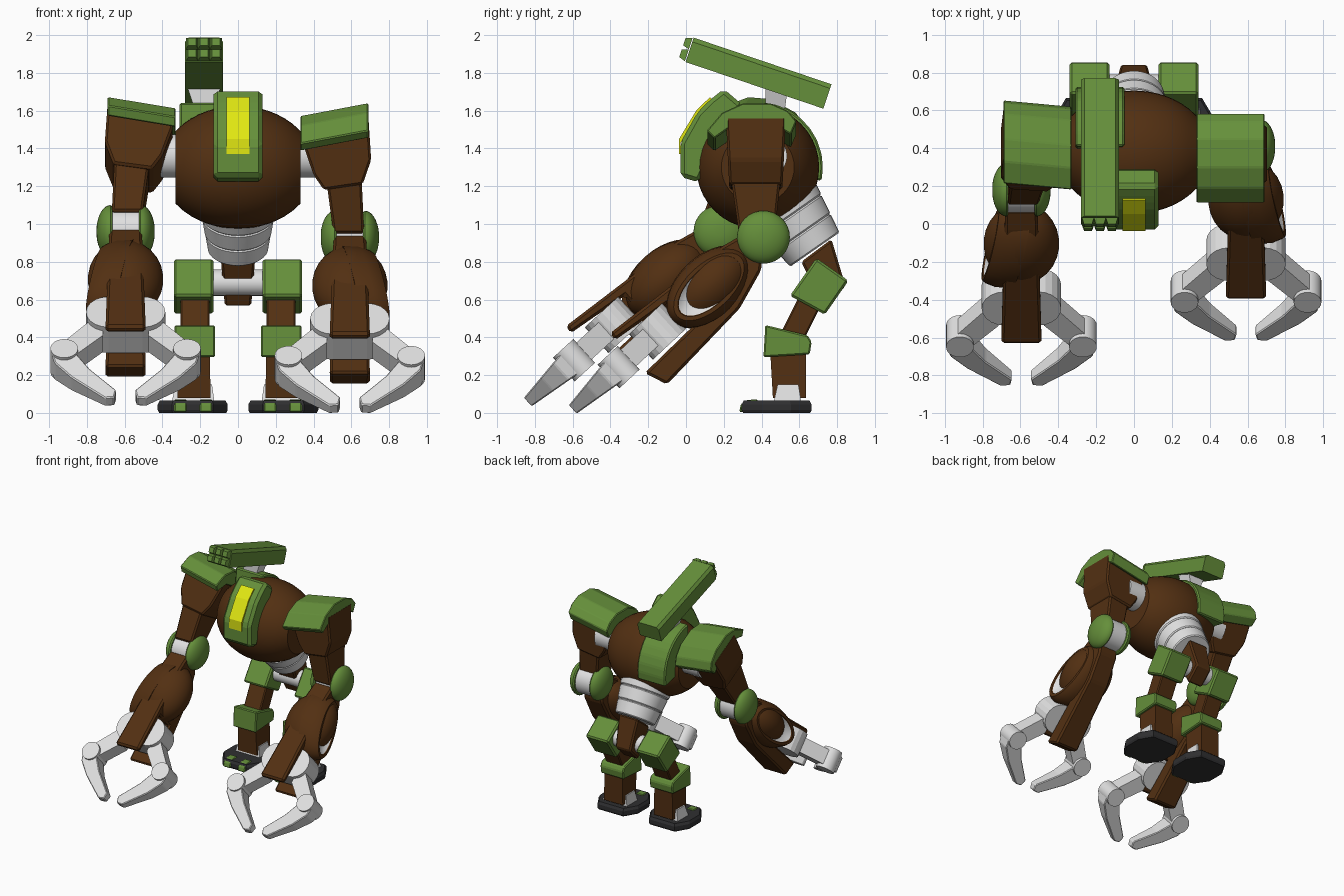
import bpy, bmesh, math
from mathutils import Matrix, Vector

if "Cube" in bpy.data.objects:
    bpy.data.objects.remove(bpy.data.objects["Cube"])

T = Matrix.Translation
R = lambda deg, axis: Matrix.Rotation(math.radians(deg), 4, axis)
I = Matrix.Identity(4)
MIRROR = Matrix.Diagonal((-1, 1, 1, 1))
ALONG_X = R(90, 'Y')


def mat(name, *rgb):
    m = bpy.data.materials.new(name)
    m.diffuse_color = (*rgb, 1)
    m.use_nodes = True
    m.node_tree.nodes["Principled BSDF"].inputs["Base Color"].default_value = m.diffuse_color
    return m


BROWN = mat("brown", .085, .029, .006)
GREEN = mat("green", .130, .275, .043)
WHITE = mat("light grey", .75, .75, .75)
YELLOW = mat("yellow", .75, .80, .006)
BLACK = mat("black", .028, .028, .030)


def loft(name, rings, m, M=I, bevel=0, smooth=False):
    """Skin a list of equal rings and cap both ends."""
    bm = bmesh.new()
    vs = [[bm.verts.new(p) for p in ring] for ring in rings]
    n = len(rings[0])
    for a, b in zip(vs, vs[1:]):
        for i in range(n):
            bm.faces.new((a[i], a[(i + 1) % n], b[(i + 1) % n], b[i]))
    bm.faces.new(vs[0])
    bm.faces.new(vs[-1])
    bm.transform(M)
    bmesh.ops.recalc_face_normals(bm, faces=bm.faces)
    if bevel:
        bmesh.ops.bevel(bm, geom=bm.edges[:], offset=bevel, segments=1,
                        affect='EDGES', clamp_overlap=True)
        bmesh.ops.recalc_face_normals(bm, faces=bm.faces)
    me = bpy.data.meshes.new(name)
    bm.to_mesh(me)
    bm.free()
    me.materials.append(m)
    if smooth:
        me.polygons.foreach_set("use_smooth", [True] * len(me.polygons))
        me.set_sharp_from_angle(angle=math.radians(35))
    ob = bpy.data.objects.new(name, me)
    bpy.context.collection.objects.link(ob)
    return ob


def prism(name, pts, x0, x1, m, M=I, bevel=0):
    """(y, z) outline extruded along x."""
    return loft(name, [[(x, a, b) for a, b in pts] for x in (x0, x1)], m, M, bevel)


def plate(name, pts, lo, hi, m, M=I, bevel=0):
    """(x, y) outline extruded along z; lo/hi are functions of y."""
    return loft(name, [[(a, b, f(b)) for a, b in pts] for f in (lo, hi)], m, M, bevel)


def lathe(name, prof, m, M=I, sx=1, sy=1, n=32):
    """(height, radius) profile spun about local z."""
    rings = [[(r * sx * math.cos(k * math.tau / n), r * sy * math.sin(k * math.tau / n), t)
              for k in range(n)] for t, r in prof]
    return loft(name, rings, m, M, smooth=True)


def rect(x0, x1, y0, y1, z):
    return [(x0, y0, z), (x1, y0, z), (x1, y1, z), (x0, y1, z)]


# Round hull, flattened at the sides
xs = [-.33 + .66 * i / 16 for i in range(17)]
lathe("body", [(x, .325 * math.sqrt(1 - (x / .41) ** 2)) for x in xs], BROWN,
      T((0, .38, 1.30)) @ ALONG_X, n=40)
lathe("shoulder_axle", [(-.48, .115), (.48, .115)], WHITE, T((0, .42, 1.36)) @ ALONG_X)

# Face plate with yellow visor
prism("face_plate", [(-.03, 1.25), (-.03, 1.43), (.06, 1.59), (.13, 1.66), (.20, 1.715),
                     (.30, 1.63), (.15, 1.40), (.07, 1.22)], -.13, .13, GREEN, bevel=.022)
prism("visor", [(-.037, 1.37), (-.037, 1.45), (.054, 1.60), (.127, 1.672),
                (.135, 1.662), (.064, 1.59), (-.028, 1.43), (-.028, 1.37)], -.06, .06, YELLOW)

# Ribbed waist and pelvis
prof = []
for k in range(3):
    a, r = .20 + .11 * k, .21 - .018 * k
    prof += [(a, r - .008), (a + .008, r), (a + .102, r - .014), (a + .11, r - .022)]
lathe("waist", prof, WHITE, T((0, .38, 1.30)) @ R(-145.2, 'X'))
loft("pelvis", [[(-.09, .61, .80), (.09, .61, .80), (.09, .77, .92), (-.09, .77, .92)],
                [(-.07, .73, .56), (.07, .73, .56), (.07, .845, .67), (-.07, .845, .67)]],
     BROWN, bevel=.012)
lathe("hip_axle", [(-.16, .07), (.16, .07)], WHITE, T((0, .72, .69)) @ ALONG_X)

# Launcher on a curved back mount
arc = [(math.radians(-12 + 97 * i / 8)) for i in range(9)]
prism("back_mount", [(.38 + r * math.cos(a), 1.30 + r * math.sin(a))
                     for r, seq in ((.345, arc), (.2, arc[::-1])) for a in seq],
      -.31, -.05, GREEN, bevel=.01)
loft("launcher_strut", [rect(-.22, -.14, .42, .52, 1.58), rect(-.27, -.09, .42, .54, 1.73)], WHITE)
L = T((-.18, .365, 1.805)) @ R(-18.7, 'X')
loft("launcher", [[(-.10, y, -.068), (.10, y, -.068), (.10, y, .045), (.082, y, .068),
                   (-.082, y, .068), (-.10, y, .045)] for y in (-.365, .405)], GREEN, L)
for i in (-1, 0, 1):
    for j in (-1, 1):
        c = (i * .063, j * .033)
        loft("launcher_tube_end", [[(c[0] + sx * h, y, c[1] + sz * h) for sx, sz in
                                    ((-1, -1), (1, -1), (1, 1), (-1, 1))]
                                   for y, h in ((-.37, .032), (-.405, .021))], GREEN, L)


def leg(M):
    prism("hip_block", [(.55, .62), (.69, .82), (.86, .70), (.735, .52)], .13, .34, GREEN, M, .012)
    prism("thigh", [(.62, .66), (.50, .42), (.62, .38), (.74, .62)], .15, .305, BROWN, M, .008)
    prism("knee_guard", [(.42, .465), (.41, .295), (.655, .31), (.665, .375), (.645, .41)],
          .122, .337, GREEN, M, .008)
    loft("shin", [rect(.145, .32, .46, .635, .08), rect(.15, .315, .445, .635, .34)], BROWN, M)
    loft("ankle", [rect(.125, .35, .465, .61, .06), rect(.138, .33, .485, .595, .15)], WHITE, M)
    foot = [(-.11, -.18), (.11, -.18), (.185, -.07), (.185, .08), (.12, .19),
            (-.12, .19), (-.185, .08), (-.185, -.07)]
    loft("foot", [[(.24 + x * s, .475 + y * s, z) for x, y in foot]
                  for z, s in ((0, .96), (.015, 1), (.045, 1), (.065, .94))], BLACK, M)
    for x in (.17, .305):
        prism("toe", [(.282, .005), (.29, .045), (.32, .068), (.38, .072), (.38, .005)],
              x - .033, x + .033, GREEN, M, .006)


def upper_arm(M):
    # arm block, drawn as (x, z) outline
    front = [(.35, 1.52), (.345, 1.42), (.40, 1.26), (.455, 1.18), (.66, 1.21), (.705, 1.34), (.69, 1.57)]
    loft("shoulder_block", [[(x, .37 + s * (.14 + .05 * (z - 1.18)), z) for x, z in front]
                            for s in (-1, 1)], BROWN, M, .012)
    loft("upper_arm", [rect(.468, .655, .24, .50, 1.23), rect(.505, .668, .28, .47, .95)], BROWN, M, .012)
    pad = [(.11, 1.46), (.19, 1.555), (.30, 1.605), (.45, 1.605), (.54, 1.565), (.585, 1.51),
           (.555, 1.44), (.47, 1.49), (.25, 1.49), (.15, 1.42)]
    loft("shoulder_pad", [[(x, y, z + .19 * (x - .51)) for y, z in pad] for x in (.33, .69)],
         GREEN, M, .006)


def forearm(F, E):
    # elbow: axle with domed green caps
    lathe("elbow_axle", [(-.10, .12), (.10, .12)], WHITE, E @ ALONG_X)
    dome = [(.075 * math.sin(a), .14 * math.cos(a)) for a in [math.radians(10 * k) for k in range(9)]]
    for s in (-1, 1):
        lathe("elbow_cap", [(s * .07, .132)] + [(s * (.08 + t), r) for t, r in dome], GREEN, E @ ALONG_X)
    # forked forearm; local axes are x, along the arm, and up from it
    side = [(.07, .085), (.20, .115), (.94, .182), (.945, .137), (.60, .09), (.60, -.09),
            (.95, -.097), (.905, -.222), (.35, -.19), (.13, -.12), (.06, -.06)]
    loft("forearm", [[(s * (.084 + .024 * u), u, v) for u, v in side] for s in (-1, 1)], BROWN, F, .014)
    # inner bulge
    ball = [(math.sin(a), math.cos(a)) for a in [math.radians(-84 + 14 * k) for k in range(13)]]
    lathe("forearm_bulge", ball, BROWN,
          F @ T((0, .38, .005)) @ Matrix.Diagonal((.2, .25, .165, 1)) @ ALONG_X)

    # outer oval rim around a pale dish, slanted outwards towards the hand
    def oval(x, a, b, n=32):
        return [(x + .2 * a * math.cos(k * math.tau / n), .39 + a * math.cos(k * math.tau / n),
                 .005 + b * math.sin(k * math.tau / n)) for k in range(n)]
    loft("forearm_rim", [oval(.0, .27, .165), oval(.09, .265, .16), oval(.145, .245, .135),
                         oval(.165, .23, .12), oval(.165, .205, .10), oval(.12, .17, .08)],
         BROWN, F, smooth=True)
    loft("forearm_dish", [oval(.11, .15, .06), oval(.163, .207, .102), oval(.145, .18, .085),
                          oval(.13, .13, .06), oval(.124, .06, .03)], WHITE, F, smooth=True)
    # palm hub
    hub = [(s * .09 + .12 * math.cos(a), .75 + .12 * math.sin(a))
           for s, st in ((1, -90), (-1, 90)) for a in [math.radians(st + 18 * k) for k in range(11)]]
    plate("palm", hub, lambda u: -.075, lambda u: .11, WHITE, F)
    # two hooked claws
    for s in (-1, 1):
        S = F @ Matrix.Diagonal((s, 1, 1, 1))
        plate("claw_link", [(.12, .70), (.20, .80), (.37, 1.0), (.29, 1.08), (.12, .90)],
              lambda u: -.04, lambda u: .08, WHITE, S)
        lathe("claw_knuckle", [(-.085, .073), (.085, .073)], WHITE, S @ T((.325, 1.03, .02)), n=24)
        half = lambda u: .075 - (u - 1.03) * .135
        plate("claw", [(.395, 1.04), (.375, 1.12), (.285, 1.22), (.11, 1.36), (.06, 1.355),
                       (.05, 1.305), (.19, 1.16), (.265, 1.05)],
              lambda u: .022 - half(u), lambda u: .022 + half(u), WHITE, S, .006)


def arm_frame(E, deg):
    c, s = math.cos(math.radians(deg)), math.sin(math.radians(deg))
    return E @ Matrix(((1, 0, 0, 0), (0, -c, -s, 0), (0, -s, c, 0), (0, 0, 0, 1)))


for M in (I, MIRROR):
    leg(M)

# Right arm hangs; the other one swings forward at the shoulder
upper_arm(I)
E = T((.592, .41, .93))
forearm(arm_frame(E, 43), E)

S = T((0, .42, 1.36))
upper_arm(MIRROR @ S @ R(-29, 'X') @ S.inverted())
E = MIRROR @ T((.595, .18, .96))
forearm(arm_frame(E, 42.5), E)
